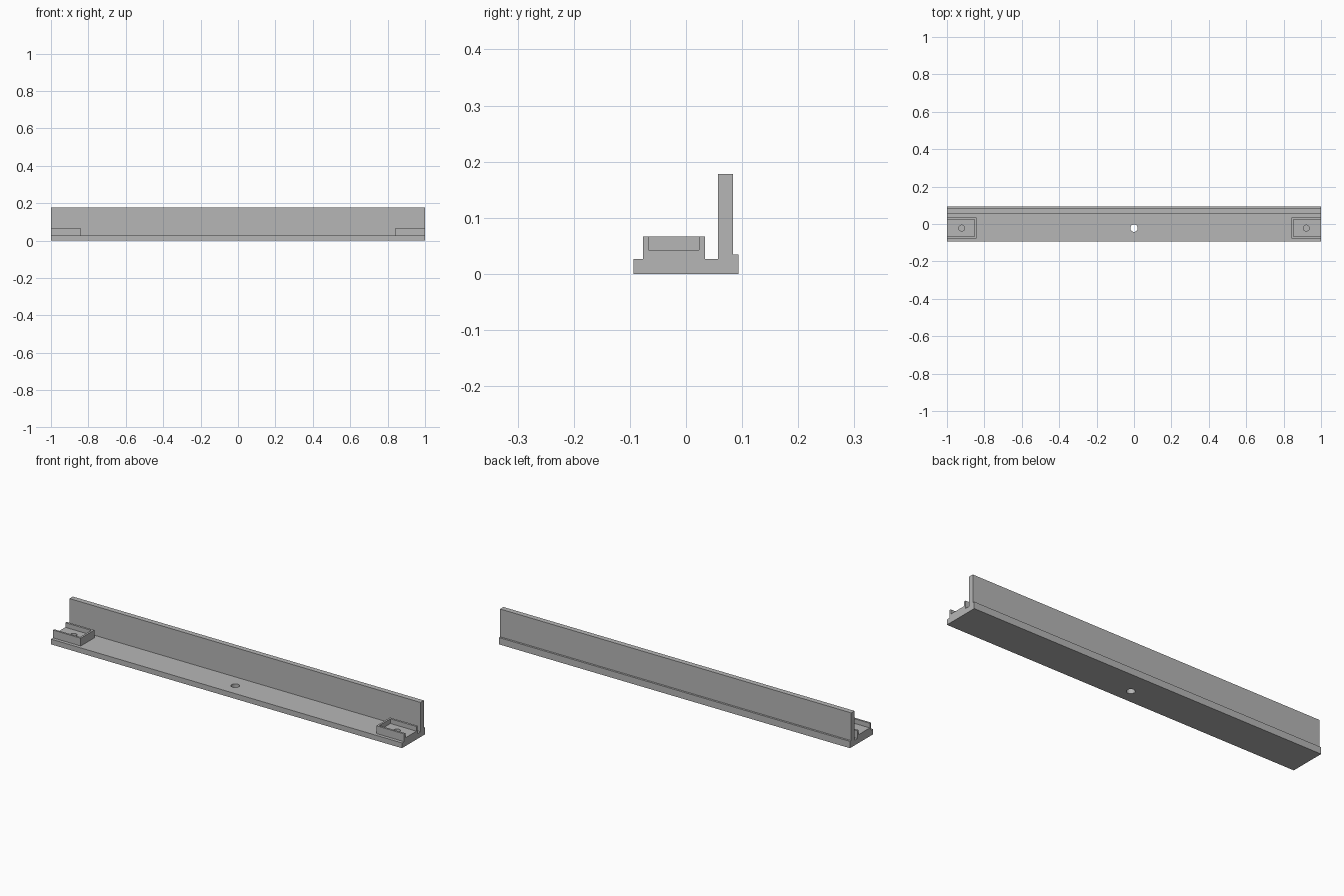
import bpy
import bmesh
from math import radians

cube = bpy.data.objects.get("Cube")
if cube:
    bpy.data.objects.remove(cube, do_unlink=True)

grey = bpy.data.materials.new("plain grey")
grey.use_nodes = True
colour = (0.47, 0.47, 0.47, 1)
grey.diffuse_color = colour
grey.node_tree.nodes["Principled BSDF"].inputs["Base Color"].default_value = colour

HOLE_Y = -0.022
BASE_TOP = 0.027


def add_object(name, bm):
    bmesh.ops.recalc_face_normals(bm, faces=bm.faces)
    mesh = bpy.data.meshes.new(name)
    bm.to_mesh(mesh)
    bm.free()
    mesh.materials.append(grey)
    obj = bpy.data.objects.new(name, mesh)
    bpy.context.collection.objects.link(obj)
    return obj


def extrude_profile(name, points, x0, x1):
    """Extrude a (y, z) outline along x."""
    bm = bmesh.new()
    face = bm.faces.new([bm.verts.new((x0, y, z)) for y, z in points])
    ext = bmesh.ops.extrude_face_region(bm, geom=[face])
    moved = [v for v in ext["geom"] if isinstance(v, bmesh.types.BMVert)]
    bmesh.ops.translate(bm, verts=moved, vec=(x1 - x0, 0, 0))
    return add_object(name, bm)


def box(name, x0, x1, y0, y1, z0, z1):
    return extrude_profile(name, [(y0, z0), (y1, z0), (y1, z1), (y0, z1)], x0, x1)


def cylinder(name, x, radius):
    bm = bmesh.new()
    bmesh.ops.create_cone(bm, cap_ends=True, segments=32, radius1=radius,
                          radius2=radius, depth=0.3)
    bmesh.ops.translate(bm, verts=bm.verts, vec=(x, HOLE_Y, 0))
    return add_object(name, bm)


def cut(obj, cutter):
    """Subtract the cutter, then remove it."""
    mod = obj.modifiers.new("cut", "BOOLEAN")
    mod.operation = "DIFFERENCE"
    mod.solver = "EXACT"
    mod.object = cutter
    bpy.ops.object.select_all(action="DESELECT")
    bpy.context.view_layer.objects.active = obj
    obj.select_set(True)
    bpy.ops.object.modifier_apply(modifier=mod.name)
    bpy.data.objects.remove(cutter, do_unlink=True)


def finish(obj):
    bpy.ops.object.select_all(action="DESELECT")
    bpy.context.view_layer.objects.active = obj
    obj.select_set(True)
    bpy.ops.object.shade_smooth_by_angle(angle=radians(30))


# Long rail: base plate, upright wall and low ledge behind it
rail = extrude_profile("rail", [
    (-0.094, 0), (0.094, 0), (0.094, 0.035), (0.084, 0.035),
    (0.084, 0.178), (0.057, 0.178), (0.057, BASE_TOP), (-0.094, BASE_TOP),
], -1, 1)
cut(rail, cylinder("centre_hole_cutter", 0, 0.02))
finish(rail)

# End brackets: trays open at the outer end, each with a screw hole
for side, s in (("left", 1), ("right", -1)):
    bracket = box(side + "_bracket", s * 0.842, s, -0.077, 0.034, BASE_TOP, 0.067)
    cut(bracket, box("pocket_cutter", s * 0.852, s * 1.1, -0.067, 0.023, 0.043, 0.1))
    cut(bracket, cylinder("screw_hole_cutter", s * 0.921, 0.016))
    finish(bracket)
